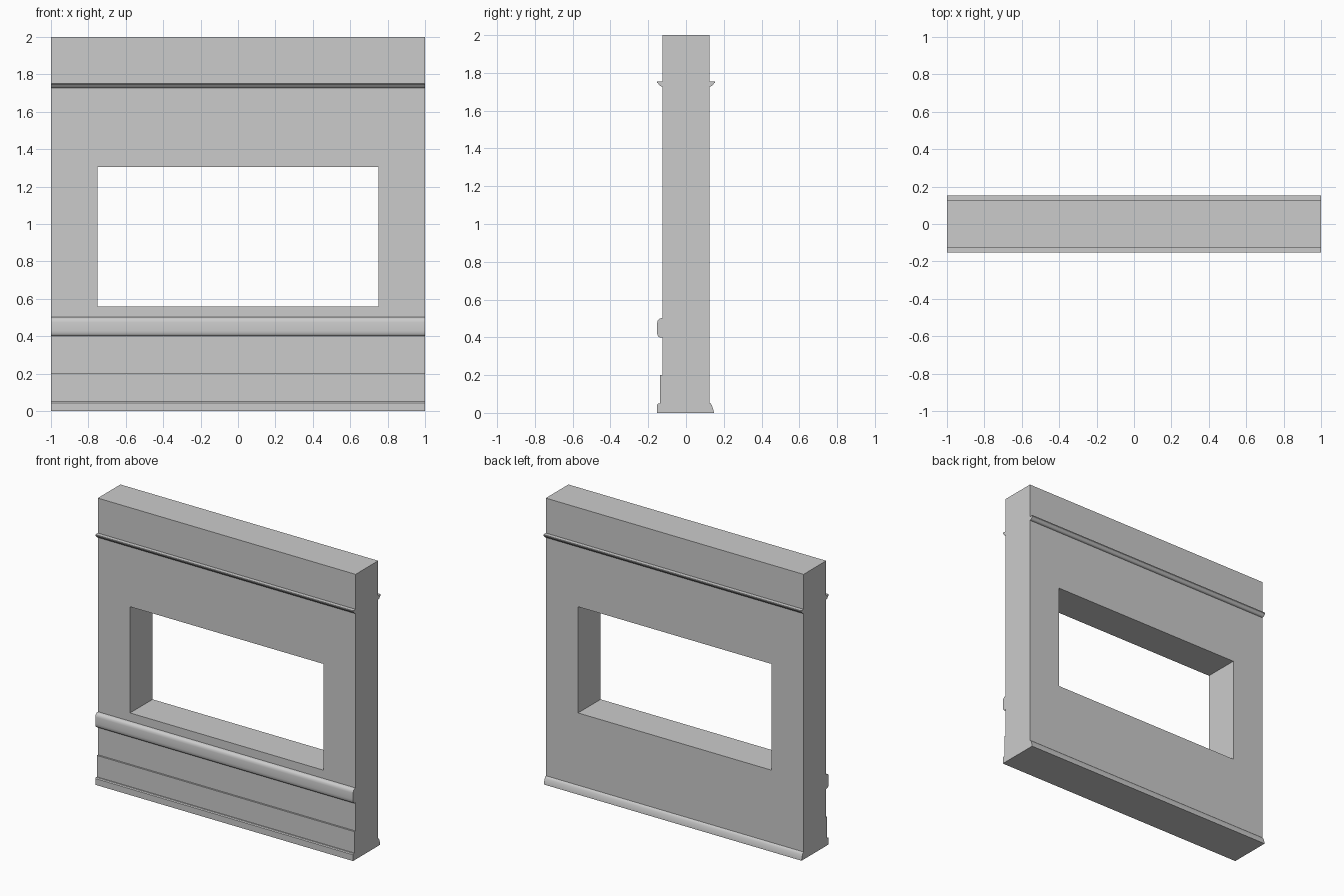
import bpy, bmesh

if "Cube" in bpy.data.objects:
    bpy.data.objects.remove(bpy.data.objects["Cube"])

W, D, H = 1.0, 0.125, 2.0   # half width, half depth, height


def finish(name, bm):
    bmesh.ops.recalc_face_normals(bm, faces=bm.faces)
    mesh = bpy.data.meshes.new(name)
    bm.to_mesh(mesh)
    bm.free()
    obj = bpy.data.objects.new(name, mesh)
    bpy.context.collection.objects.link(obj)
    return obj


def rect(bm, y, x, z0, z1):
    return [bm.verts.new((a, y, b)) for a, b in ((-x, z0), (x, z0), (x, z1), (-x, z1))]


def moulding(name, profile, side, smooth=True):
    """Run an (outward offset, z) profile along the full wall width."""
    bm = bmesh.new()
    face = bm.faces.new([bm.verts.new((-W, side * (D + o), z)) for o, z in profile])
    ext = bmesh.ops.extrude_face_region(bm, geom=[face], use_keep_orig=True)
    bmesh.ops.translate(bm, vec=(2 * W, 0, 0),
                        verts=[g for g in ext["geom"] if isinstance(g, bmesh.types.BMVert)])
    obj = finish(name, bm)
    if smooth:
        bpy.ops.object.select_all(action='DESELECT')
        obj.select_set(True)
        bpy.context.view_layer.objects.active = obj
        bpy.ops.object.shade_smooth_by_angle(angle=0.7)


# Wall panel with a window opening
bm = bmesh.new()
loops = [rect(bm, -D, W, 0, H), rect(bm, D, W, 0, H),
         rect(bm, D, 0.75, 0.56, 1.305), rect(bm, -D, 0.75, 0.56, 1.305)]
for k in range(4):
    a, b = loops[k], loops[(k + 1) % 4]
    for i in range(4):
        j = (i + 1) % 4
        bm.faces.new((a[i], a[j], b[j], b[i]))
finish("wall", bm)

# Picture rails on both sides
rail = [(0, 1.755), (0.028, 1.755), (0.028, 1.748), (0.023, 1.744), (0.018, 1.738),
        (0.014, 1.732), (0.007, 1.729), (0, 1.728)]
for name, side in (("front_picture_rail", -1), ("back_picture_rail", 1)):
    moulding(name, rail, side)

# Rounded chair rail on the front
moulding("chair_rail", [(0, 0.4), (0.015, 0.4), (0.022, 0.405), (0.027, 0.416),
                        (0.028, 0.43), (0.028, 0.475), (0.025, 0.489), (0.018, 0.497),
                        (0.008, 0.501), (0, 0.502)], -1)

# Stepped front baseboard
moulding("front_baseboard", [(0, 0), (0.028, 0), (0.028, 0.044), (0.022, 0.05),
                             (0.012, 0.05), (0.012, 0.2), (0, 0.2)], -1, smooth=False)

# Sloped back skirting
moulding("back_skirting", [(0, 0), (0.022, 0), (0.022, 0.007), (0.017, 0.025),
                           (0.013, 0.038), (0.006, 0.05), (0, 0.053)], 1)
